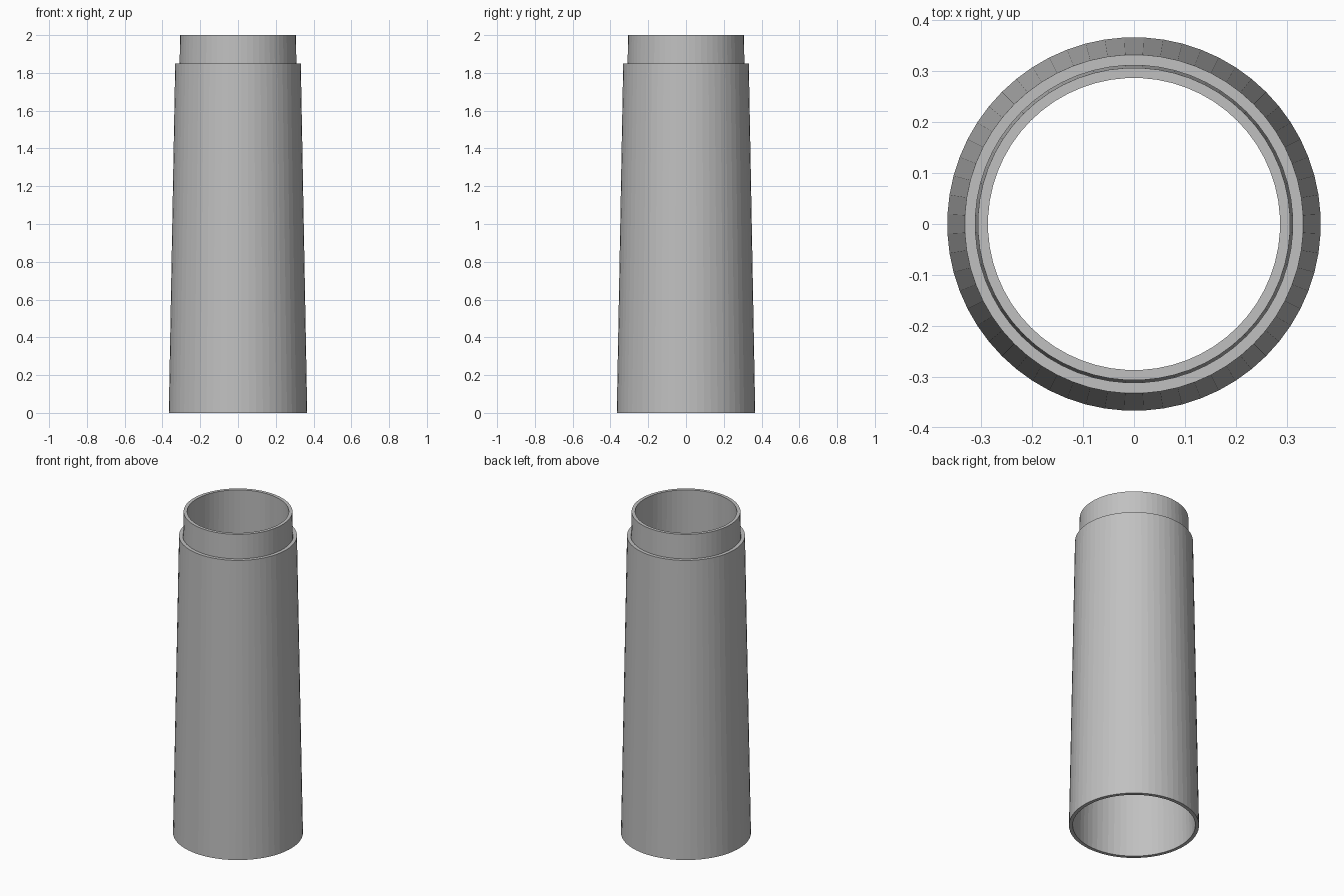
import bpy
import bmesh
from math import cos, sin, tau

SIDES = 60

cube = bpy.data.objects.get("Cube")
if cube:
    bpy.data.objects.remove(cube, do_unlink=True)

# Plain grey finish
grey = bpy.data.materials.new("light grey")
grey.use_nodes = True
colour = (0.53, 0.53, 0.53, 1)
grey.diffuse_color = colour
grey.node_tree.nodes["Principled BSDF"].inputs["Base Color"].default_value = colour


def tapered_tube(name, bottom, top, wall):
    """Open tube with walls, from (radius, z) at the bottom to (radius, z) at the top."""
    (r0, z0), (r1, z1) = bottom, top
    profile = [(r0, z0), (r1, z1), (r1 - wall, z1), (r0 - wall, z0)]
    bm = bmesh.new()
    rings = []
    for r, z in profile:
        angles = [tau * (i + 0.5) / SIDES for i in range(SIDES)]
        rings.append([bm.verts.new((r * cos(a), r * sin(a), z)) for a in angles])
    for k, ring in enumerate(rings):
        following = rings[(k + 1) % len(rings)]
        for i in range(SIDES):
            j = (i + 1) % SIDES
            bm.faces.new((ring[i], ring[j], following[j], following[i]))
    bmesh.ops.recalc_face_normals(bm, faces=bm.faces)
    mesh = bpy.data.meshes.new(name)
    bm.to_mesh(mesh)
    bm.free()
    mesh.materials.append(grey)
    obj = bpy.data.objects.new(name, mesh)
    bpy.context.collection.objects.link(obj)
    return obj


# Long outer tube
tapered_tube("outer_tube", (0.367, 0), (0.333, 1.85), 0.021)

# Narrower sleeve nested inside, standing out at the top
tapered_tube("inner_sleeve", (0.314, 1.6), (0.307, 2), 0.02)
